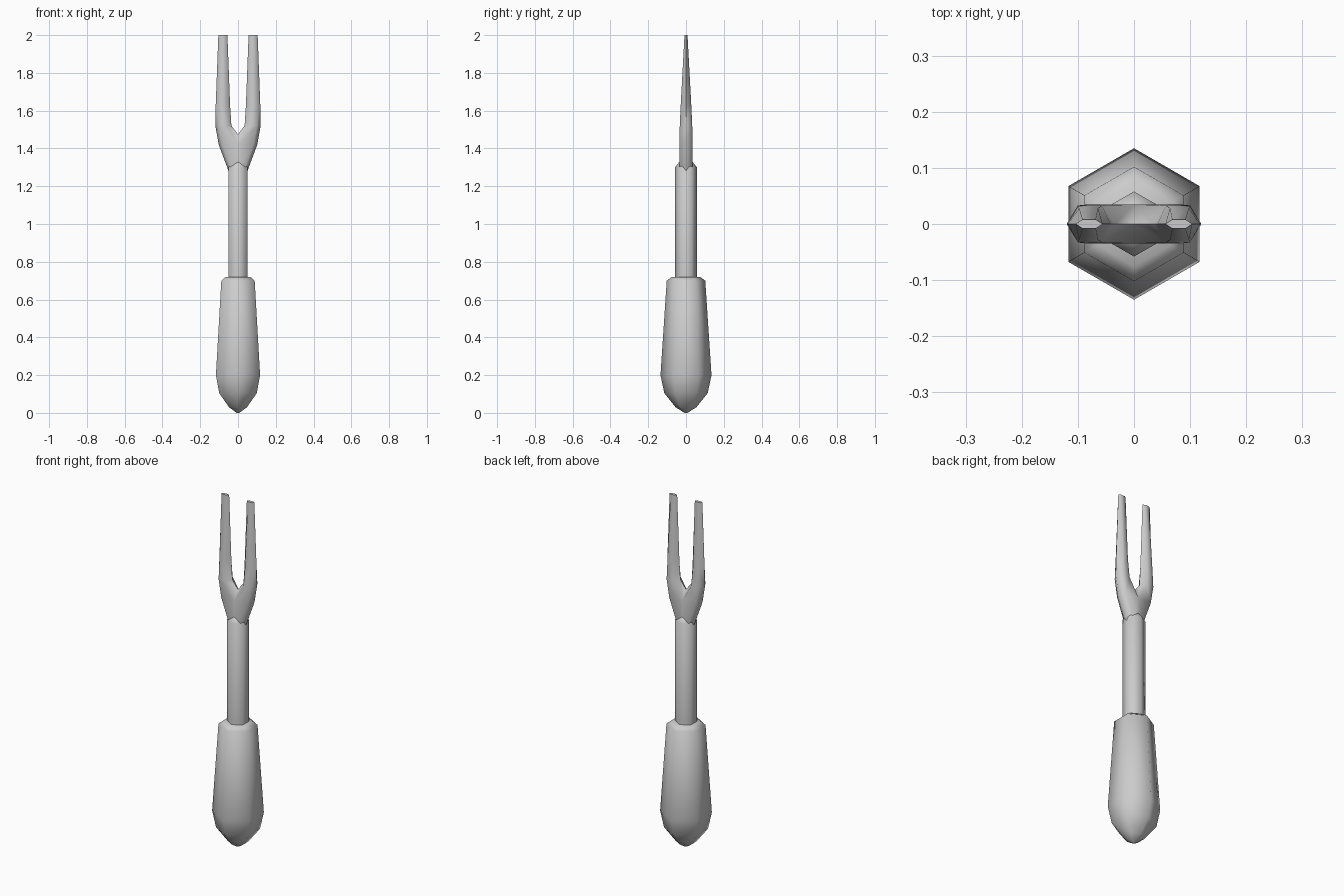
import bpy
import bmesh
from math import cos, sin, pi, radians

if "Cube" in bpy.data.objects:
    bpy.data.objects.remove(bpy.data.objects["Cube"], do_unlink=True)

grey = bpy.data.materials.new("plain grey")
grey.use_nodes = True
colour = (0.6, 0.6, 0.6, 1)
grey.diffuse_color = colour
grey.node_tree.nodes["Principled BSDF"].inputs["Base Color"].default_value = colour


def loft(name, rings, mirror=False, cap_start=True):
    """Skin a stack of closed rings of equal length."""
    bm = bmesh.new()
    rows = [[bm.verts.new(p) for p in ring] for ring in rings]
    n = len(rows[0])
    for low, high in zip(rows, rows[1:]):
        for i in range(n):
            j = (i + 1) % n
            # leave the mirror plane open
            quad = (low[i], low[j], high[j], high[i])
            if not (mirror and all(abs(v.co.x) < 1e-5 for v in quad)):
                bm.faces.new(quad)
    if cap_start:
        bm.faces.new(rows[0][::-1])
    bm.faces.new(rows[-1])
    bmesh.ops.recalc_face_normals(bm, faces=bm.faces)
    mesh = bpy.data.meshes.new(name)
    bm.to_mesh(mesh)
    bm.free()
    mesh.materials.append(grey)
    obj = bpy.data.objects.new(name, mesh)
    bpy.context.collection.objects.link(obj)
    if mirror:
        mod = obj.modifiers.new("Mirror", 'MIRROR')
        mod.use_clip = True
        mod.merge_threshold = 0.0005
    bpy.ops.object.select_all(action='DESELECT')
    bpy.context.view_layer.objects.active = obj
    obj.select_set(True)
    bpy.ops.object.shade_smooth_by_angle(angle=radians(65))
    return obj


def hexagon(r, z):
    """Six-sided ring with corners pointing front and back."""
    return [(r * sin(i * pi / 3), r * cos(i * pi / 3), z) for i in range(6)]


# Handle and shaft: six-sided turned profiles
handle = [(0.008, 0.0), (0.055, 0.03), (0.115, 0.105), (0.135, 0.2),
          (0.102, 0.7), (0.075, 0.72)]
shaft = [(0.058, 0.7), (0.058, 1.3), (0.03, 1.335)]
loft("handle", [hexagon(r, z) for r, z in handle])
loft("shaft", [hexagon(r, z) for r, z in shaft])


def prong_ring(inner, outer, depth, bevel_in, bevel_out, z, z_inner=None):
    """Flattened six-sided ring between an inner and an outer edge."""
    a, b = inner + bevel_in, outer - bevel_out
    return [(outer, 0, z), (b, depth, z), (a, depth, z),
            (inner, 0, z_inner or z), (a, -depth, z), (b, -depth, z)]


# Two-pronged fork: one half, mirrored
loft("fork", [
    prong_ring(0, 0.05, 0.034, 0, 0.018, 1.28),
    prong_ring(0, 0.102, 0.035, 0, 0.02, 1.42, 1.475),
    prong_ring(0.035, 0.12, 0.033, 0.022, 0.02, 1.52),
    prong_ring(0.042, 0.118, 0.028, 0.022, 0.02, 1.63),
    prong_ring(0.056, 0.104, 0.008, 0.012, 0.012, 2.0),
], mirror=True, cap_start=False)
